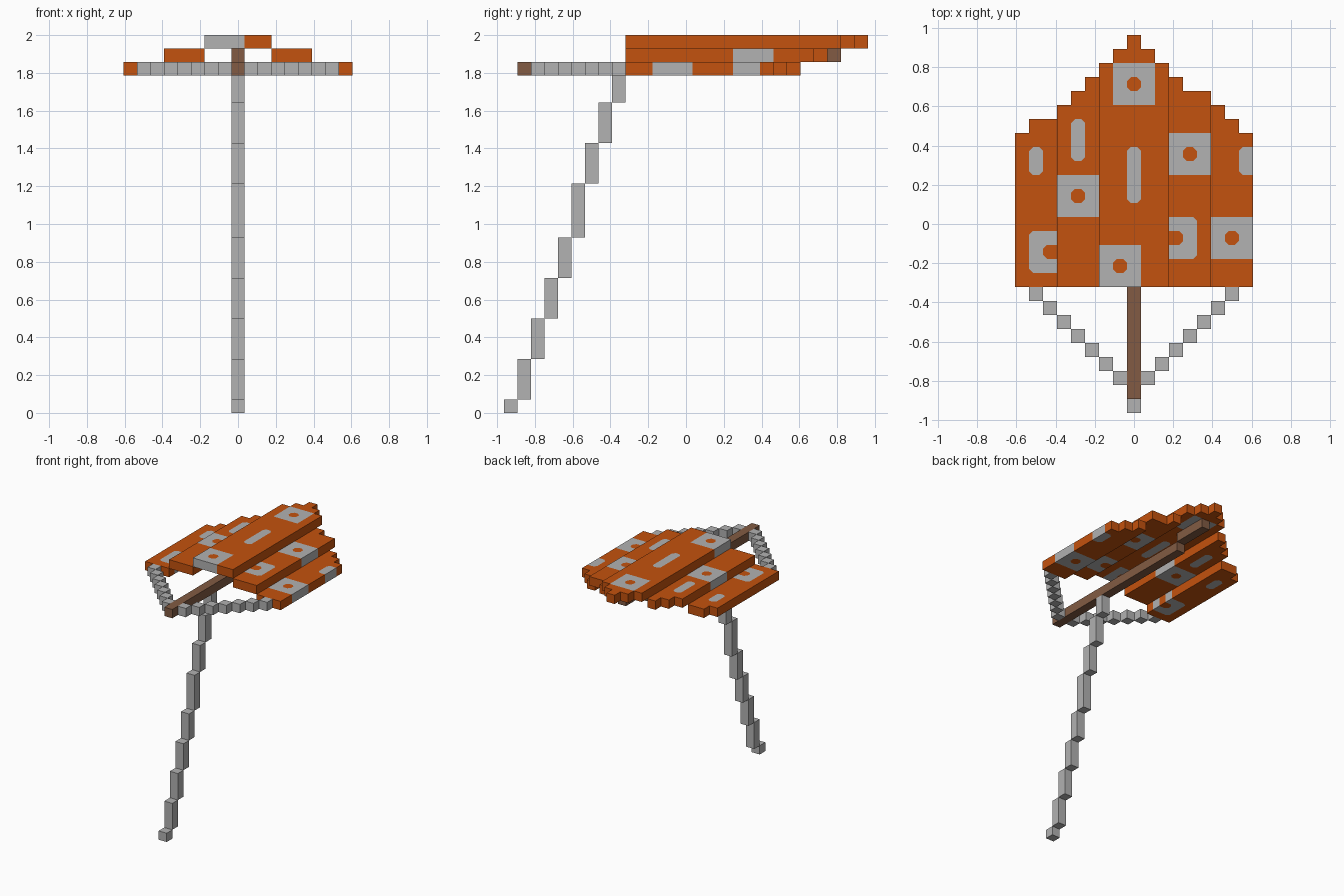
import bpy
import bmesh

cube = bpy.data.objects.get("Cube")
if cube:
    bpy.data.objects.remove(cube, do_unlink=True)

U = 1 / 14          # edge of one block
CUT = 0.28          # corner cut of rounded markings, in blocks


def material(name, rgb):
    m = bpy.data.materials.new(name)
    m.use_nodes = True
    m.diffuse_color = (*rgb, 1)
    m.node_tree.nodes["Principled BSDF"].inputs["Base Color"].default_value = (*rgb, 1)
    return m


ORANGE = material("orange", (0.552, 0.084, 0.0044))
GREY = material("grey", (0.445, 0.445, 0.445))
BROWN = material("brown", (0.223, 0.105, 0.056))


def pos(i, j, k):
    """Block coordinates to model space."""
    return ((i - 8.5) * U, (j - 13.5) * U, k * U)


def finish(bm, name, mats):
    bmesh.ops.remove_doubles(bm, verts=bm.verts, dist=1e-5)
    bmesh.ops.recalc_face_normals(bm, faces=bm.faces)
    mesh = bpy.data.meshes.new(name)
    bm.to_mesh(mesh)
    bm.free()
    for m in mats:
        mesh.materials.append(m)
    ob = bpy.data.objects.new(name, mesh)
    bpy.context.collection.objects.link(ob)
    return ob


def block(name, lo, hi, mat):
    bm = bmesh.new()
    bmesh.ops.create_cube(bm, size=1)
    a, b = pos(*lo), pos(*hi)
    for v in bm.verts:
        v.co = [a[n] + (v.co[n] + 0.5) * (b[n] - a[n]) for n in range(3)]
    return finish(bm, name, [mat])


# Markings: (i0, i1, j0, j1, hole cell or None, rounded outer corners)
MARKS = [
    (1, 2, 17, 19, None, True), (4, 5, 18, 21, None, True),
    (8, 9, 15, 19, None, True), (16, 17, 17, 19, None, True),
    (1, 3, 10, 13, (2, 11), True), (11, 13, 11, 14, (11, 12), True),
    (3, 6, 14, 17, (4, 15), False), (6, 9, 9, 12, (7, 10), False),
    (7, 10, 22, 25, (8, 23), False), (11, 14, 17, 20, (12, 18), False),
    (14, 17, 11, 14, (15, 12), False),
]
grey, rounded = set(), set()
for i0, i1, j0, j1, hole, soft in MARKS:
    cells = {(i, j) for i in range(i0, i1) for j in range(j0, j1)} - {hole}
    grey |= cells
    if soft:
        rounded |= cells
    if hole:
        rounded.add(hole)

# Back end of every block column, from -x to +x
BACK = [20, 21, 21, 22, 23, 24, 25, 26, 27, 26, 25, 24, 23, 23, 22, 21, 20]


def board(name, i0, i1, k):
    """One stepped sail panel; the markings run through its thickness."""
    cells = {(i, j) for i in range(i0, i1) for j in range(9, BACK[i])}
    bm = bmesh.new()

    def face(pts, mat):
        bm.faces.new([bm.verts.new(pos(*p)) for p in pts]).material_index = mat

    for i, j in sorted(cells):
        own = int((i, j) in grey)

        def differs(c):
            return c in cells and int(c in grey) != own

        for z in (k, k + 1):
            outline = []
            # corners in order around the cell
            for sx, sy in ((-1, -1), (1, -1), (1, 1), (-1, 1)):
                x, y = i + (sx > 0), j + (sy > 0)
                if (i, j) in rounded and differs((i + sx, j)) and differs((i, j + sy)):
                    px, py = (x - sx * CUT, y, z), (x, y - sy * CUT, z)
                    outline += [py, px] if sx * sy > 0 else [px, py]
                    if sx * sy < 0:
                        outline[-2:] = [px, py]
                    face([px, (x, y, z), py], 1 - own)
                else:
                    outline.append((x, y, z))
            # keep a counter-clockwise order where a corner was cut
            cx, cy = i + 0.5, j + 0.5
            outline.sort(key=lambda p: turn(p[0] - cx, p[1] - cy))
            face(outline, own)
        # outer walls
        for dx, dy in ((-1, 0), (1, 0), (0, -1), (0, 1)):
            if (i + dx, j + dy) in cells:
                continue
            if dx:
                x = i + (dx > 0)
                a, b = (x, j), (x, j + 1)
            else:
                y = j + (dy > 0)
                a, b = (i, y), (i + 1, y)
            face([(*a, k), (*b, k), (*b, k + 1), (*a, k + 1)], own)
    return finish(bm, name, [ORANGE, GREY])


def turn(x, y):
    """Monotonic stand-in for the angle around a cell centre."""
    t = x / (abs(x) + abs(y))
    return 1 - t if y > 0 else 3 + t


# Sail panels, arched towards the middle
board("sail_outer_right", 0, 3, 25)
board("sail_inner_right", 3, 6, 26)
board("sail_middle", 6, 11, 27)
board("sail_inner_left", 11, 14, 26)
board("sail_outer_left", 14, 17, 25)

# Wooden spar under the sail
block("spar_front", (8, 1, 25), (9, 21, 26), BROWN)
block("spar_back", (8, 21, 26), (9, 25, 27), BROWN)

# Bridle cords from the spar tip to the outer panels
for n in range(7):
    for side, i in (("right", 1 + n), ("left", 15 - n)):
        block(f"bridle_{side}_{n + 1}", (i, 8 - n, 25), (i + 1, 9 - n, 26), GREY)

# Hanging line
STEPS = [0, 1, 4, 7, 10, 13, 17, 20, 23, 25]
for j in range(9):
    block(f"line_{j + 1}", (8, j, STEPS[j]), (9, j + 1, STEPS[j + 1]), GREY)
